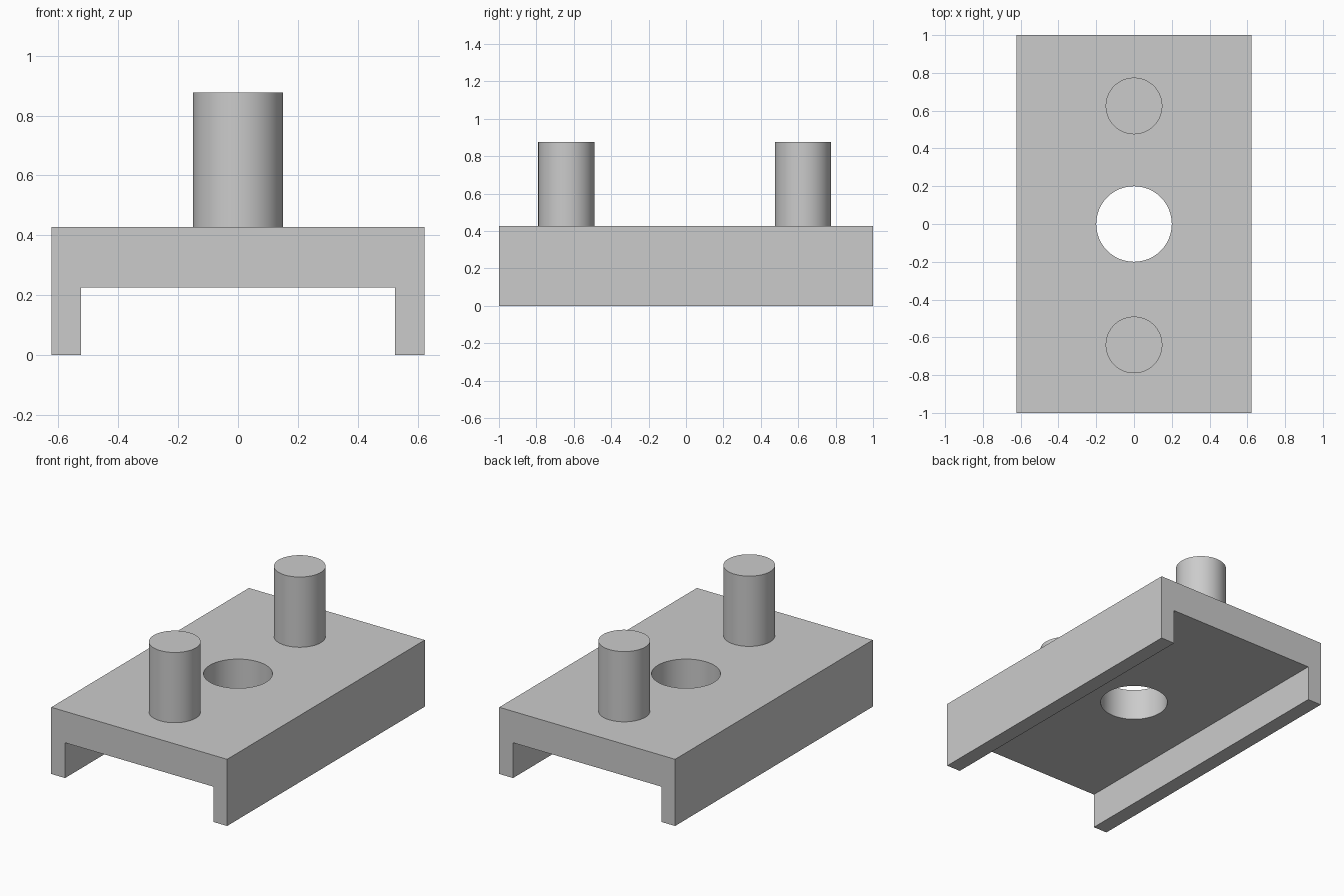
import bpy
import bmesh
from math import radians

cube = bpy.data.objects.get("Cube")
if cube:
    bpy.data.objects.remove(cube, do_unlink=True)

HALF_WIDTH, INNER, HALF_LENGTH = 0.623, 0.525, 1.0
UNDERSIDE, DECK, PEG_TOP = 0.226, 0.427, 0.877
PEG_RADIUS, HOLE_RADIUS = 0.15, 0.2

grey = bpy.data.materials.new("plain grey")
grey.use_nodes = True
colour = (0.6, 0.6, 0.6, 1)
grey.diffuse_color = colour
grey.node_tree.nodes["Principled BSDF"].inputs["Base Color"].default_value = colour


def cylinder(name, radius, bottom, top, y):
    bpy.ops.mesh.primitive_cylinder_add(
        vertices=96, radius=radius, depth=top - bottom,
        location=(0, y, (bottom + top) / 2))
    obj = bpy.context.object
    obj.name = name
    obj.data.materials.append(grey)
    return obj


def smooth(obj):
    bpy.ops.object.select_all(action="DESELECT")
    obj.select_set(True)
    bpy.context.view_layer.objects.active = obj
    bpy.ops.object.shade_smooth_by_angle(angle=radians(30))


# Channel-shaped base, extruded from its end profile
half = [(HALF_WIDTH, DECK), (HALF_WIDTH, 0), (INNER, 0), (INNER, UNDERSIDE)]
profile = half + [(-x, z) for x, z in reversed(half)]
bm = bmesh.new()
end = bm.faces.new([bm.verts.new((x, -HALF_LENGTH, z)) for x, z in profile])
extruded = bmesh.ops.extrude_face_region(bm, geom=[end])["geom"]
bmesh.ops.translate(bm, vec=(0, 2 * HALF_LENGTH, 0),
                    verts=[v for v in extruded if isinstance(v, bmesh.types.BMVert)])
bmesh.ops.recalc_face_normals(bm, faces=bm.faces)
mesh = bpy.data.meshes.new("channel_base")
bm.to_mesh(mesh)
bm.free()
mesh.materials.append(grey)
base = bpy.data.objects.new("channel_base", mesh)
bpy.context.collection.objects.link(base)

# Round through hole in the middle of the deck
cutter = cylinder("hole_cutter", HOLE_RADIUS, UNDERSIDE - 0.1, DECK + 0.1, 0)
bpy.context.view_layer.objects.active = base
cut = base.modifiers.new("centre hole", "BOOLEAN")
cut.operation = "DIFFERENCE"
cut.solver = "EXACT"
cut.object = cutter
bpy.ops.object.modifier_apply(modifier=cut.name)
bpy.data.objects.remove(cutter, do_unlink=True)
smooth(base)

# Two upright pegs standing on the deck
for name, y in (("front_peg", -0.64), ("back_peg", 0.625)):
    smooth(cylinder(name, PEG_RADIUS, DECK, PEG_TOP, y))
